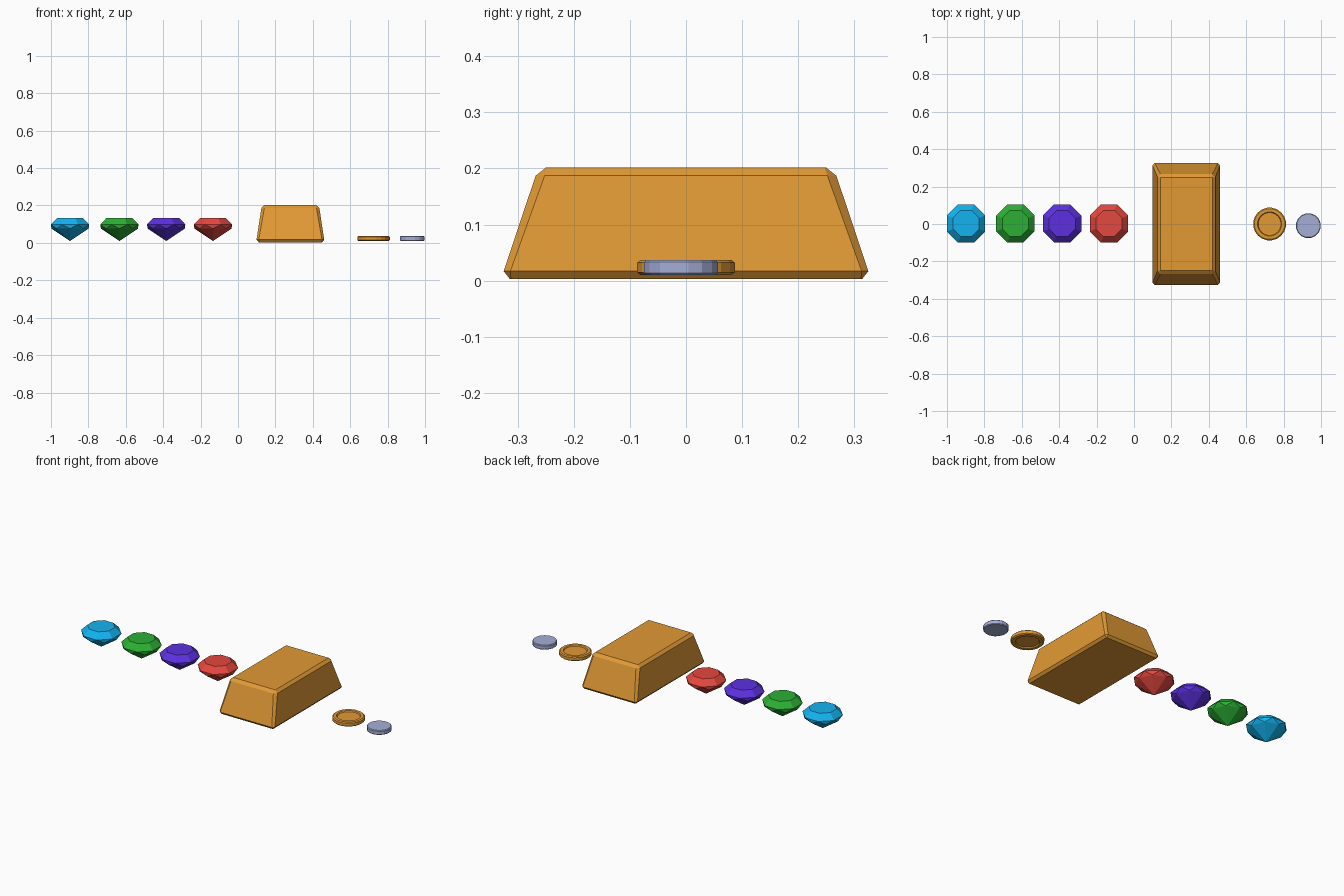
import bpy, bmesh
from math import sin, cos, pi

if "Cube" in bpy.data.objects:
    bpy.data.objects.remove(bpy.data.objects["Cube"])


def ring(r, z, n, turn=0.5):
    """Points of a regular polygon; turn is in fractions of one side."""
    return [(r * cos(2 * pi * (i + turn) / n), r * sin(2 * pi * (i + turn) / n), z)
            for i in range(n)]


def box_ring(hx, hy, c, z):
    """Rectangle with chamfered corners."""
    q = [(hx, hy - c), (hx - c, hy), (c - hx, hy), (-hx, hy - c),
         (-hx, c - hy), (c - hx, -hy), (hx - c, -hy), (hx, c - hy)]
    return [(x, y, z) for x, y in q]


def finish(bm, name, loc, color):
    bmesh.ops.recalc_face_normals(bm, faces=bm.faces[:])
    me = bpy.data.meshes.new(name)
    bm.to_mesh(me)
    bm.free()
    mat = bpy.data.materials.new(name + "_material")
    mat.diffuse_color = (*color, 1)
    mat.use_nodes = True
    mat.node_tree.nodes["Principled BSDF"].inputs["Base Color"].default_value = mat.diffuse_color
    me.materials.append(mat)
    ob = bpy.data.objects.new(name, me)
    ob.location = loc
    bpy.context.collection.objects.link(ob)


def stack(name, rings, loc, color):
    """Skin a column of equal rings and cap both ends."""
    bm = bmesh.new()
    loops = [[bm.verts.new(p) for p in r] for r in rings]
    n = len(loops[0])
    for a, b in zip(loops, loops[1:]):
        for i in range(n):
            j = (i + 1) % n
            bm.faces.new((a[i], a[j], b[j], b[i]))
    bm.faces.new(loops[0][::-1])
    bm.faces.new(loops[-1])
    finish(bm, name, loc, color)


def gem(name, x, color):
    bm = bmesh.new()
    tip = bm.verts.new((0, 0, 0.01))
    low, girdle, table = [[bm.verts.new(p) for p in r] for r in (
        ring(0.099, 0.076, 8, 0), ring(0.111, 0.099, 8, 0.5), ring(0.076, 0.132, 8, 0.5))]
    for i in range(8):
        j = (i + 1) % 8
        bm.faces.new((tip, low[j], low[i]))               # pavilion
        bm.faces.new((low[i], low[j], girdle[i]))         # zigzag girdle
        bm.faces.new((girdle[i], low[j], girdle[j]))
        bm.faces.new((girdle[i], girdle[j], table[j], table[i]))  # crown
    bm.faces.new(table)
    finish(bm, name, (x, 0.003, 0), color)


# Row of cut gems
gem("blue_gem", -0.898, (0.007, 0.45, 0.87))
gem("green_gem", -0.634, (0.025, 0.43, 0.035))
gem("purple_gem", -0.384, (0.11, 0.03, 0.75))
gem("red_gem", -0.134, (0.78, 0.065, 0.05))

gold = (0.75, 0.32, 0.035)

# Tapered gold bar with chamfered edges
stack("gold_bar", [box_ring(0.169, 0.314, 0.002, 0.003),
                   box_ring(0.181, 0.325, 0.012, 0.017),
                   box_ring(0.155, 0.268, 0.016, 0.187),
                   box_ring(0.139, 0.249, 0.002, 0.202)], (0.28, 0, 0), gold)

# Gold coin with raised rim on both faces
coin = [(0.061, 0.016), (0.065, 0.010), (0.082, 0.010), (0.088, 0.015),
        (0.088, 0.032), (0.082, 0.037), (0.065, 0.037), (0.061, 0.031)]
stack("gold_coin", [ring(r, z, 20) for r, z in coin], (0.725, 0, 0), gold)

# Plain silver coin with bevelled edges
silver = [(0.063, 0.010), (0.067, 0.014), (0.067, 0.033), (0.063, 0.037)]
stack("silver_coin", [ring(r, z, 16) for r, z in silver], (0.932, -0.009, 0),
      (0.38, 0.42, 0.68))
